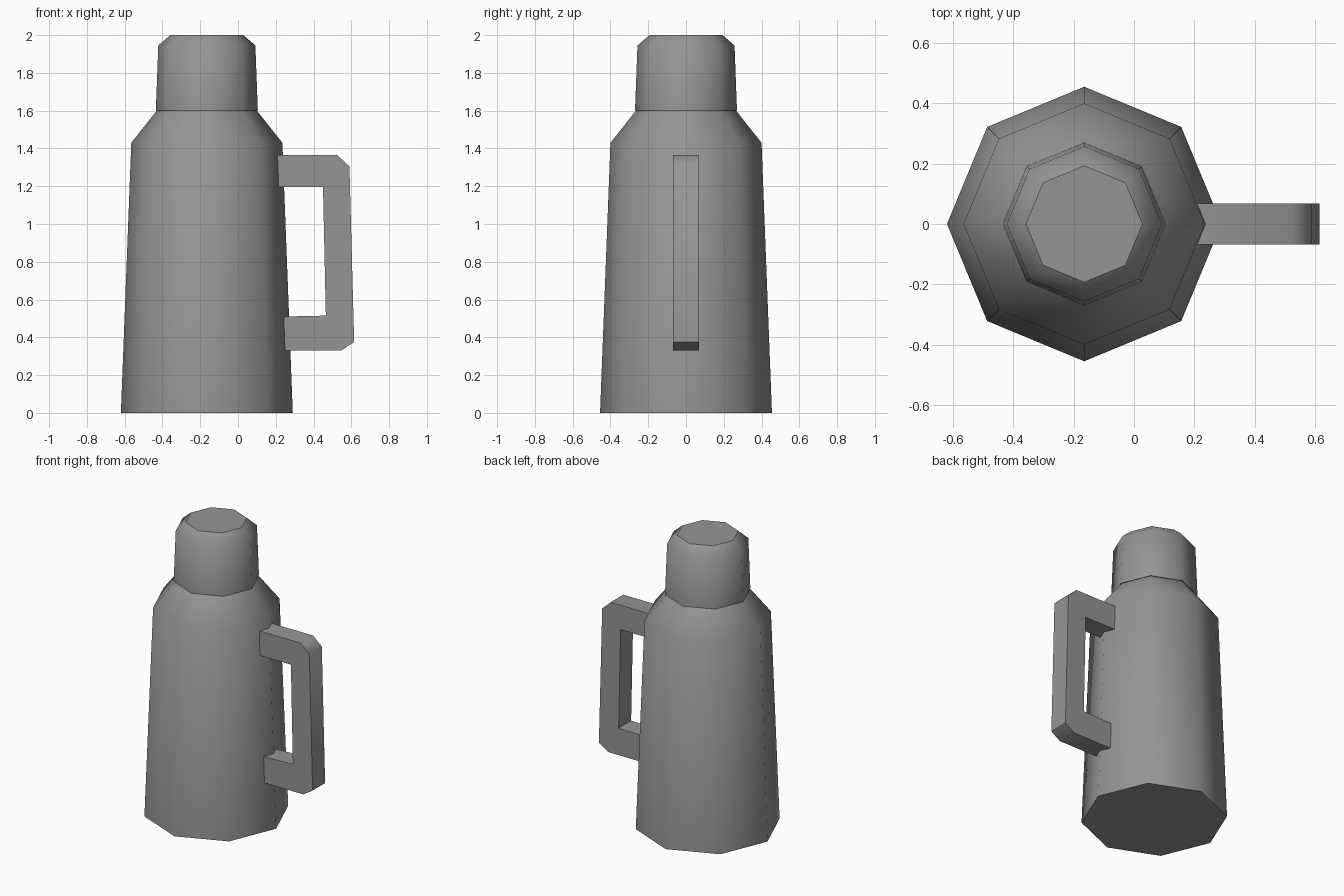
import bpy, bmesh, math

cube = bpy.data.objects.get("Cube")
if cube:
    bpy.data.objects.remove(cube, do_unlink=True)

AXIS_X = -0.165
SIDES = 8

grey = bpy.data.materials.new("mid grey")
grey.use_nodes = True
colour = (0.3, 0.3, 0.3, 1)
grey.diffuse_color = colour
grey.node_tree.nodes["Principled BSDF"].inputs["Base Color"].default_value = colour


def finish(bm, name):
    bmesh.ops.recalc_face_normals(bm, faces=bm.faces)
    mesh = bpy.data.meshes.new(name)
    bm.to_mesh(mesh)
    bm.free()
    mesh.materials.append(grey)
    obj = bpy.data.objects.new(name, mesh)
    bpy.context.collection.objects.link(obj)
    return obj


def turned(name, profile):
    """Octagonal lathe with smooth sides and crisp flat caps."""
    bm = bmesh.new()
    rings = []
    for r, z in profile:
        angles = [math.tau * i / SIDES for i in range(SIDES)]
        rings.append([bm.verts.new((AXIS_X + r * math.cos(a), r * math.sin(a), z))
                      for a in angles])
    for low, high in zip(rings, rings[1:]):
        for i in range(SIDES):
            j = (i + 1) % SIDES
            bm.faces.new((low[i], low[j], high[j], high[i])).smooth = True
    for ring in (rings[0], rings[-1]):
        cap = bm.faces.new(ring)
        for edge in cap.edges:
            edge.smooth = False
    return finish(bm, name)


# Flask body with sloping shoulder
turned("flask_body", [(0.455, 0), (0.40, 1.43), (0.265, 1.6)])

# Cup lid with chamfered top
turned("cup_lid", [(0.27, 1.6), (0.257, 1.945), (0.193, 2.0)])

# Side handle, its ends sunk into the body
outline = [(0.15, 1.365), (0.525, 1.365), (0.59, 1.305), (0.615, 0.375),
           (0.545, 0.33), (0.15, 0.33), (0.15, 0.508), (0.465, 0.515),
           (0.45, 1.197), (0.15, 1.197)]
bm = bmesh.new()
side = bm.faces.new([bm.verts.new((x, -0.068, z)) for x, z in outline])
extruded = bmesh.ops.extrude_face_region(bm, geom=[side], use_keep_orig=True)
bmesh.ops.translate(bm, vec=(0, 0.136, 0),
                    verts=[v for v in extruded["geom"] if isinstance(v, bmesh.types.BMVert)])
handle = finish(bm, "handle")
bpy.ops.object.select_all(action="DESELECT")
handle.select_set(True)
bpy.context.view_layer.objects.active = handle
bpy.ops.object.shade_smooth_by_angle(angle=math.radians(50))
